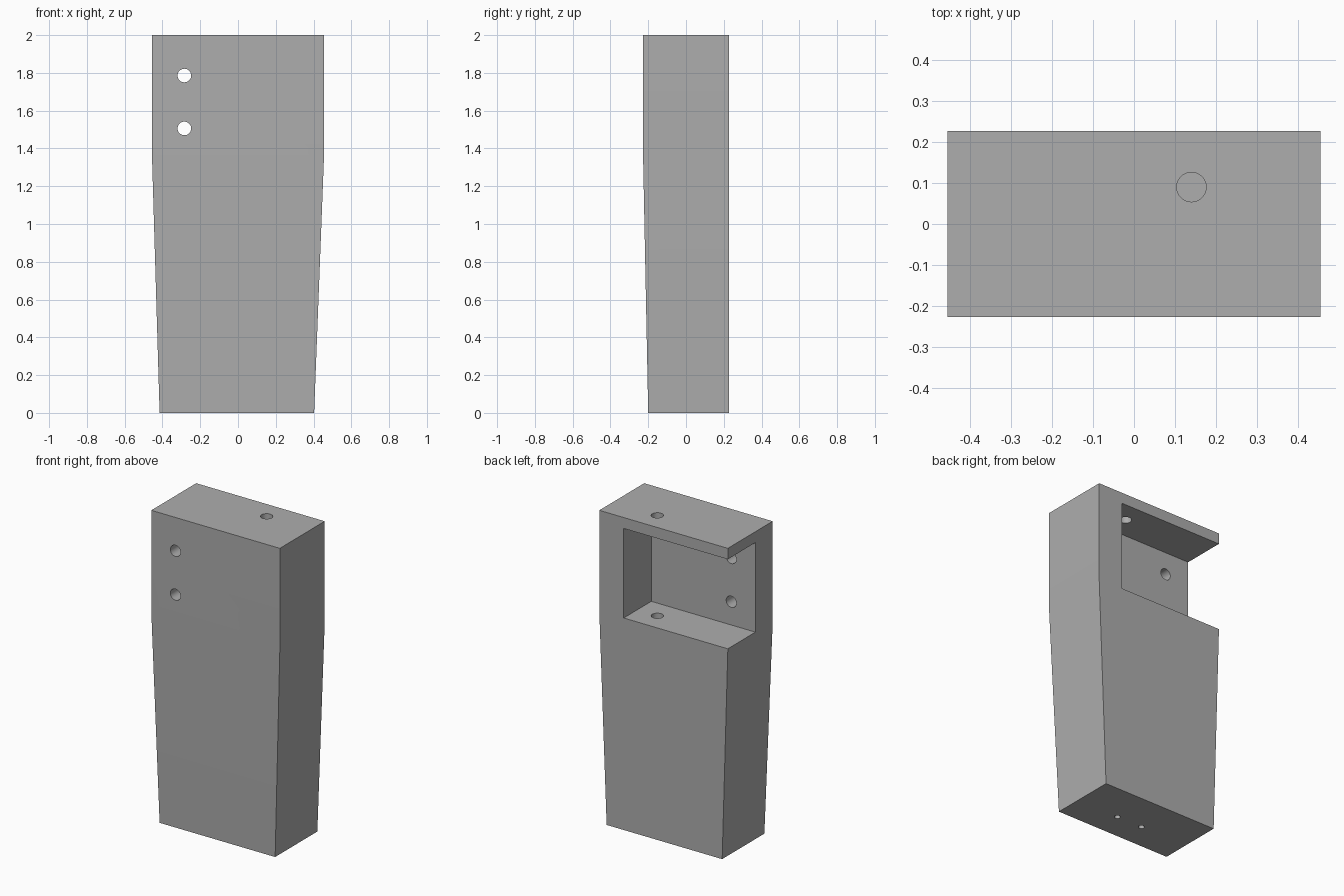
import bpy
import bmesh
from mathutils import Matrix, Vector

if "Cube" in bpy.data.objects:
    bpy.data.objects.remove(bpy.data.objects["Cube"])

# Single grey plastic
grey = bpy.data.materials.new("plain grey")
grey.use_nodes = True
colour = (0.42, 0.42, 0.42, 1)
grey.diffuse_color = colour
grey.node_tree.nodes["Principled BSDF"].inputs["Base Color"].default_value = colour


def make_object(name, bm):
    bmesh.ops.recalc_face_normals(bm, faces=bm.faces)
    mesh = bpy.data.meshes.new(name)
    bm.to_mesh(mesh)
    bm.free()
    mesh.materials.append(grey)
    obj = bpy.data.objects.new(name, mesh)
    bpy.context.collection.objects.link(obj)
    return obj


def cut(target, cutter):
    cutter.hide_render = True
    mod = target.modifiers.new("cut", 'BOOLEAN')
    mod.operation = 'DIFFERENCE'
    mod.solver = 'EXACT'
    mod.object = cutter
    bpy.context.view_layer.objects.active = target
    bpy.ops.object.modifier_apply(modifier=mod.name)
    bpy.data.objects.remove(cutter)


def drill(target, start, end, radius):
    start, end = Vector(start), Vector(end)
    axis = end - start
    turn = axis.to_track_quat('Z', 'Y').to_matrix().to_4x4()
    bm = bmesh.new()
    bmesh.ops.create_cone(bm, cap_ends=True, segments=32, radius1=radius,
                          radius2=radius, depth=axis.length,
                          matrix=Matrix.Translation((start + end) / 2) @ turn)
    cut(target, make_object("drill_cutter", bm))


# Body: straight upper block, tapering on three sides below
bm = bmesh.new()
sections = [(-0.415, 0.403, -0.2, 0), (-0.455, 0.455, -0.227, 1.35),
            (-0.455, 0.455, -0.227, 2)]
back = 0.227
rings = [[bm.verts.new(p) for p in ((l, f, z), (r, f, z), (r, back, z), (l, back, z))]
         for l, r, f, z in sections]
for low, high in zip(rings, rings[1:]):
    for i in range(4):
        j = (i + 1) % 4
        bm.faces.new((low[i], low[j], high[j], high[i]))
bm.faces.new(rings[0])
bm.faces.new(rings[-1])
body = make_object("housing_body", bm)

# Pocket open to the back and one side
low, high = Vector((-0.7, -0.052, 1.357)), Vector((0.282, 0.5, 1.93))
bm = bmesh.new()
bmesh.ops.create_cube(bm, size=1, matrix=Matrix.Translation((low + high) / 2)
                      @ Matrix.Diagonal((*(high - low), 1)))
cut(body, make_object("pocket_cutter", bm))

# Screw holes through the front wall
for z in (1.506, 1.786):
    drill(body, (-0.284, -0.4, z), (-0.284, 0.1, z), 0.036)

# Pin hole through the top plate and into the pocket floor
drill(body, (0.14, 0.09, 2.1), (0.14, 0.09, 1.05), 0.036)

# Small blind holes in the base
for x in (-0.08, 0.102):
    drill(body, (x, -0.029, -0.1), (x, -0.029, 0.2), 0.018)

# Smooth hole walls, crisp edges
bpy.ops.object.select_all(action='DESELECT')
body.select_set(True)
bpy.context.view_layer.objects.active = body
bpy.ops.object.shade_smooth_by_angle(angle=0.5)
